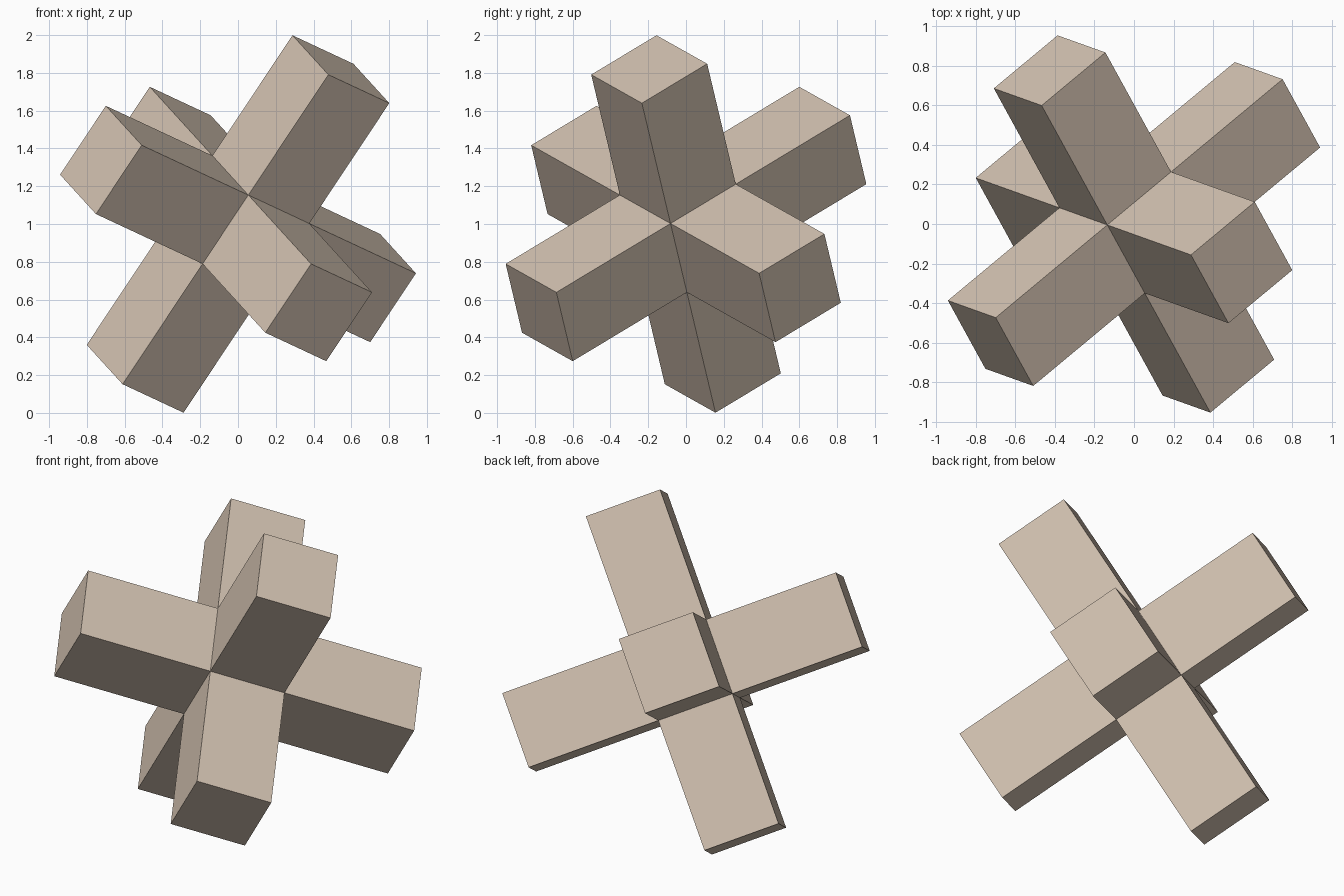
import bpy
import bmesh
from mathutils import Matrix, Vector

default_cube = bpy.data.objects.get("Cube")
if default_cube:
    bpy.data.objects.remove(default_cube, do_unlink=True)

HALF_WIDTH = 0.223   # half the thickness of each bar
REACH = 1.003        # centre to the end of each arm


def make_material(name, color):
    mat = bpy.data.materials.new(name)
    mat.use_nodes = True
    mat.diffuse_color = color
    mat.node_tree.nodes["Principled BSDF"].inputs["Base Color"].default_value = color
    return mat


# Three perpendicular arm directions of the tilted cross
up_arm = Vector((0.545, -0.195, 0.82)).normalized()
side_arm = Vector((-0.7225, -0.605, 0.345))
side_arm = (side_arm - up_arm * side_arm.dot(up_arm)).normalized()
front_arm = up_arm.cross(side_arm)
tilt = Matrix((up_arm, side_arm, front_arm)).transposed().to_4x4()

# Central cube, with an arm extruded from each of its six faces
bm = bmesh.new()
bmesh.ops.create_cube(bm, size=2 * HALF_WIDTH)
bm.normal_update()
for face in list(bm.faces):
    direction = face.normal.copy()
    arm = bmesh.ops.extrude_discrete_faces(bm, faces=[face])["faces"][0]
    bmesh.ops.translate(bm, verts=arm.verts, vec=direction * (REACH - HALF_WIDTH))
bmesh.ops.remove_doubles(bm, verts=bm.verts, dist=0.0001)
bmesh.ops.recalc_face_normals(bm, faces=bm.faces)

# Tilt the cross and rest its lowest corner on the ground
bm.transform(Matrix.Translation((0, 0, 1)) @ tilt)

mesh = bpy.data.meshes.new("six_armed_cross")
bm.to_mesh(mesh)
bm.free()
mesh.materials.append(make_material("warm beige", (0.65, 0.54, 0.44, 1)))
cross = bpy.data.objects.new("six_armed_cross", mesh)
bpy.context.collection.objects.link(cross)
